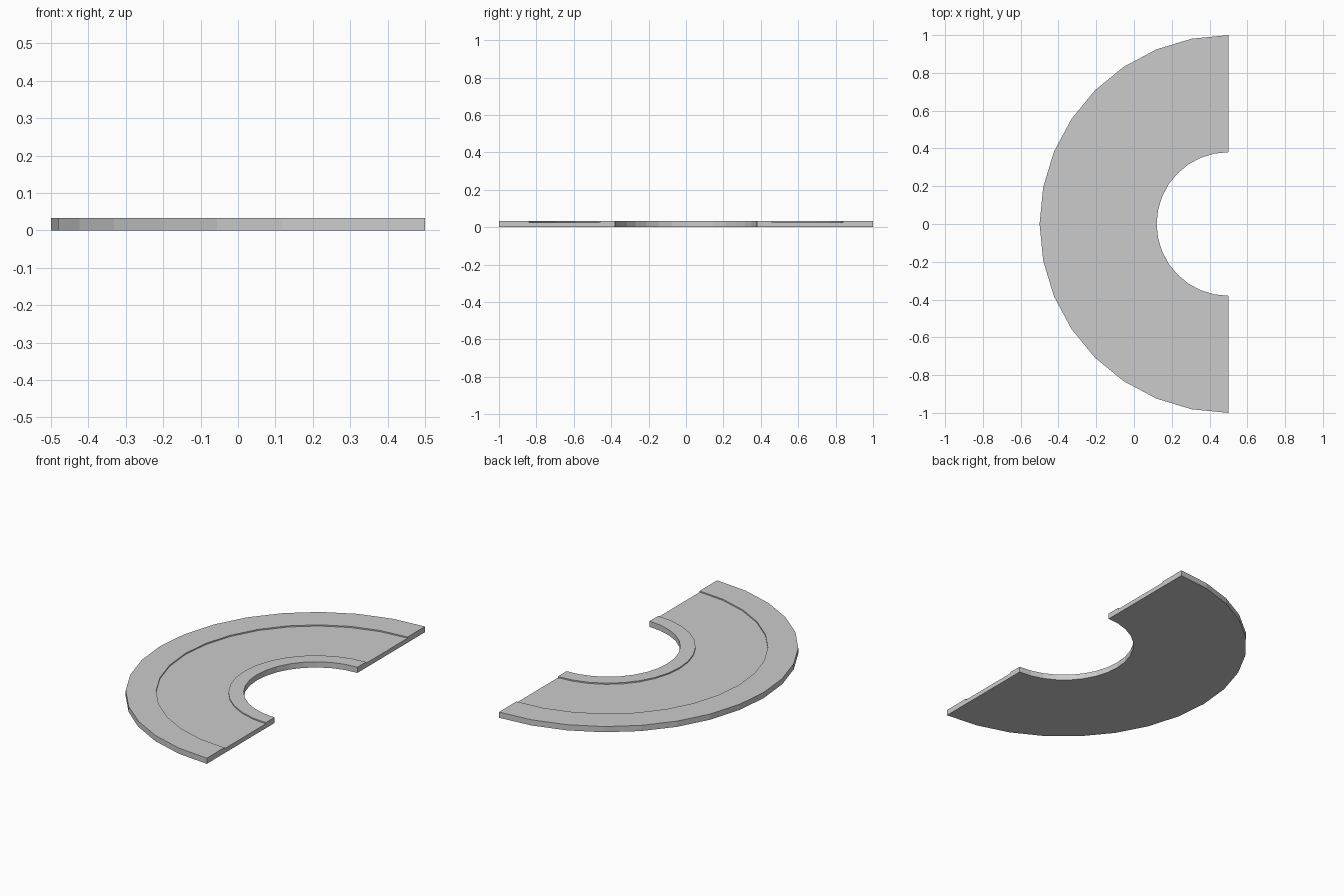
import bpy, bmesh, math

if "Cube" in bpy.data.objects:
    bpy.data.objects.remove(bpy.data.objects["Cube"])

STEPS = 16             # facets around the half circle
CENTRE_X = 0.5
R_IN, R_CURB_IN, R_CURB_OUT, R_OUT = 0.38, 0.46, 0.84, 1.0
TOP, ROAD = 0.033, 0.026


def sweep(name, profile):
    """Sweep a closed (radius, z) profile through a half turn, with end caps."""
    bm = bmesh.new()
    rings = []
    for i in range(STEPS + 1):
        a = math.pi / 2 + math.pi * i / STEPS
        rings.append([bm.verts.new((CENTRE_X + r * math.cos(a), r * math.sin(a), z))
                      for r, z in profile])
    n = len(profile)
    for a, b in zip(rings, rings[1:]):
        for j in range(n):
            k = (j + 1) % n
            bm.faces.new((a[j], a[k], b[k], b[j]))
    bm.faces.new(rings[0])
    bm.faces.new(rings[-1])
    bmesh.ops.recalc_face_normals(bm, faces=bm.faces)
    mesh = bpy.data.meshes.new(name)
    bm.to_mesh(mesh)
    bm.free()
    obj = bpy.data.objects.new(name, mesh)
    bpy.context.collection.objects.link(obj)
    return obj


# Curved slab with a raised curb on each edge and a shallow sunken road between
sweep("curved_road", [
    (R_IN, 0), (R_OUT, 0), (R_OUT, TOP), (R_CURB_OUT, TOP),
    (R_CURB_OUT, ROAD), (R_CURB_IN, ROAD), (R_CURB_IN, TOP), (R_IN, TOP)])
